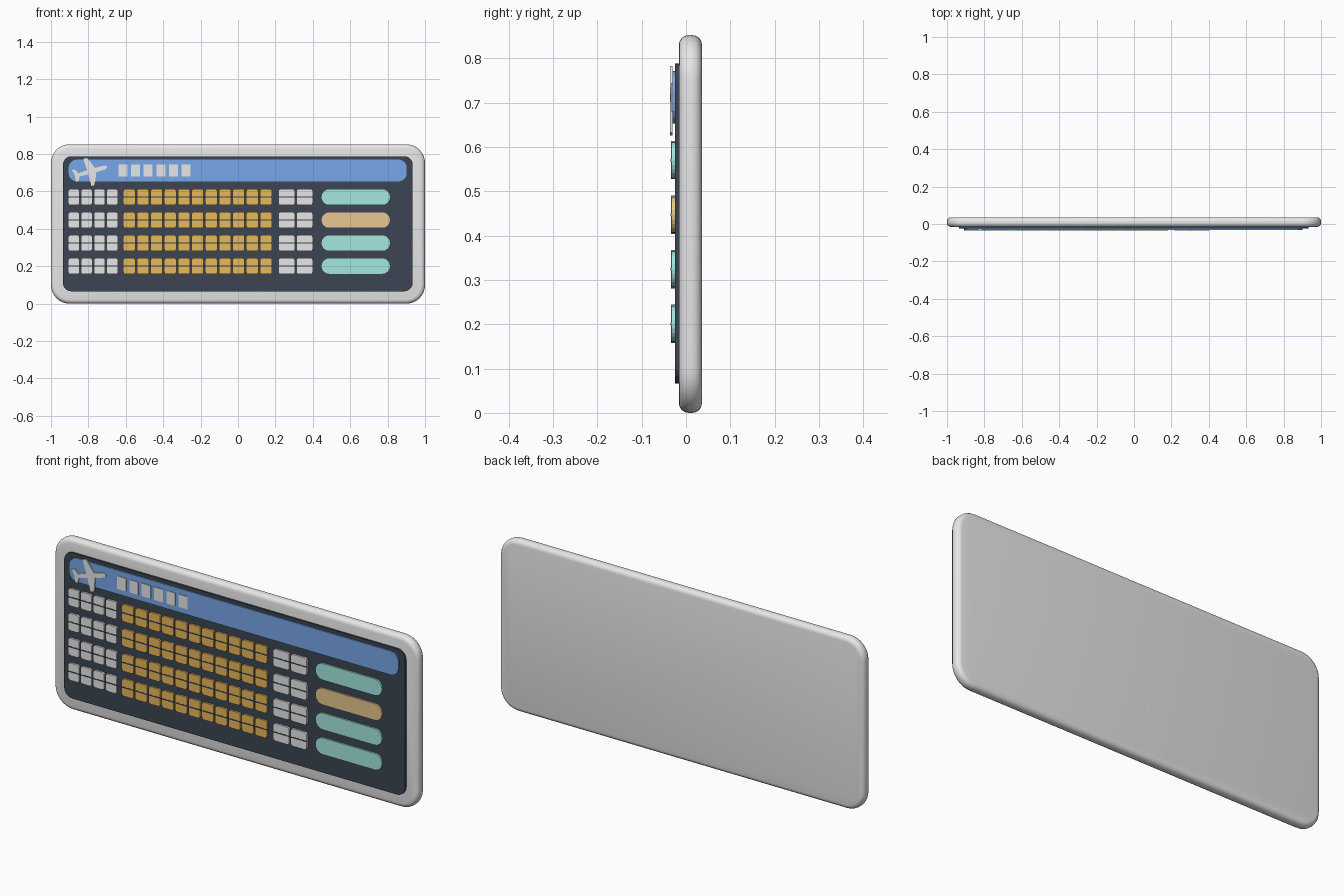
import bpy, bmesh, math
from mathutils import Vector, Matrix

cube = bpy.data.objects.get("Cube")
if cube:
    bpy.data.objects.remove(cube, do_unlink=True)


def material(name, rgb):
    m = bpy.data.materials.new(name)
    m.use_nodes = True
    m.diffuse_color = (*rgb, 1)
    m.node_tree.nodes["Principled BSDF"].inputs["Base Color"].default_value = (*rgb, 1)
    return m


WHITE = material("off white", (0.8, 0.8, 0.8))
NAVY = material("dark navy", (0.045, 0.06, 0.085))
BLUE = material("header blue", (0.19, 0.40, 0.82))
GOLD = material("flap gold", (0.80, 0.48, 0.10))
TEAL = material("status teal", (0.38, 0.82, 0.76))
TAN = material("status tan", (0.84, 0.60, 0.30))


def rounded_rect(x0, x1, z0, z1, r, steps=5):
    """Outline of a rounded rectangle in the x-z plane, counter-clockwise."""
    corners = [(x1 - r, z1 - r), (x0 + r, z1 - r), (x0 + r, z0 + r), (x1 - r, z0 + r)]
    pts = []
    for i, (cx, cz) in enumerate(corners):
        for k in range(steps + 1):
            a = (i + k / steps) * math.pi / 2
            pts.append((cx + r * math.cos(a), cz + r * math.sin(a)))
    return pts


def plates(name, outlines, y0, y1, mat):
    """One object made of outlines extruded from front y0 to back y1."""
    bm = bmesh.new()
    for pts in outlines:
        face = bm.faces.new([bm.verts.new((x, y0, z)) for x, z in pts])
        ext = bmesh.ops.extrude_face_region(bm, geom=[face], use_keep_orig=True)
        verts = [v for v in ext["geom"] if isinstance(v, bmesh.types.BMVert)]
        bmesh.ops.translate(bm, verts=verts, vec=(0, y1 - y0, 0))
    bmesh.ops.remove_doubles(bm, verts=bm.verts, dist=1e-6)
    bmesh.ops.recalc_face_normals(bm, faces=bm.faces)
    mesh = bpy.data.meshes.new(name)
    bm.to_mesh(mesh)
    bm.free()
    mesh.materials.append(mat)
    obj = bpy.data.objects.new(name, mesh)
    bpy.context.collection.objects.link(obj)
    return obj


# Outer casing with a soft rim
casing = plates("casing", [rounded_rect(-1, 1, 0, 0.852, 0.1, 8)], -0.016, 0.036, WHITE)
bev = casing.modifiers.new("soft rim", "BEVEL")
bev.width = 0.022
bev.segments = 4
bev.angle_limit = math.radians(40)
bpy.context.view_layer.objects.active = casing
casing.select_set(True)
bpy.ops.object.modifier_apply(modifier=bev.name)
bpy.ops.object.shade_smooth_by_angle(angle=math.radians(35))

# Dark display panel and header strip
plates("display_panel", [rounded_rect(-0.936, 0.934, 0.066, 0.788, 0.045)], -0.025, -0.01, NAVY)
plates("header_strip", [rounded_rect(-0.906, 0.902, 0.653, 0.771, 0.045, 4)], -0.031, -0.02, BLUE)

# Row of blank title blocks on the header
blocks = []
for i in range(6):
    x = -0.639 + 0.0674 * i
    blocks.append([(x, 0.68), (x + 0.048, 0.68), (x + 0.048, 0.744), (x, 0.744)])
plates("title_blocks", blocks, -0.034, -0.03, WHITE)

# Aeroplane symbol: half outline mirrored, then tilted nose-up
half = [(0.088, 0.008), (0.078, 0.011), (0.030, 0.012), (0.004, 0.078), (-0.018, 0.078),
        (-0.014, 0.012), (-0.062, 0.009), (-0.076, 0.034), (-0.092, 0.034), (-0.085, 0.004)]
outline = [(0.096, 0)] + half + [(u, -v) for u, v in reversed(half)]
tilt = Matrix.Rotation(math.radians(16), 2)
centre = Vector((-0.79, 0.706))
plane_pts = [tuple(tilt @ Vector(p) + centre) for p in outline]
plates("aeroplane_symbol", [plane_pts], -0.036, -0.03, WHITE)

# Flap tiles in four rows, with a dark hinge line across each group
ROWS = [0.570 - 0.123 * i for i in range(4)]
GROUPS = [("time_flaps", -0.908, -0.642, 4, WHITE),
          ("destination_flaps", -0.614, 0.182, 11, GOLD),
          ("gate_flaps", 0.216, 0.400, 2, WHITE)]
H, GAP = 0.043, 0.008
for name, x0, x1, count, mat in GROUPS:
    pitch = (x1 - x0 + GAP) / count
    tiles = [rounded_rect(x0 + i * pitch, x0 + (i + 1) * pitch - GAP, z - H, z + H, 0.012, 3)
             for z in ROWS for i in range(count)]
    plates(name, tiles, -0.034, -0.02, mat)
    hinges = [[(x0, z - 0.003), (x1, z - 0.003), (x1, z + 0.003), (x0, z + 0.003)] for z in ROWS]
    plates(name + "_hinges", hinges, -0.035, -0.03, NAVY)

# Status pills at the end of each row
for i, z in enumerate(ROWS):
    pill = rounded_rect(0.447, 0.812, z - 0.041, z + 0.041, 0.0405, 6)
    plates(f"status_pill_{i + 1}", [pill], -0.033, -0.02, TAN if i == 1 else TEAL)
